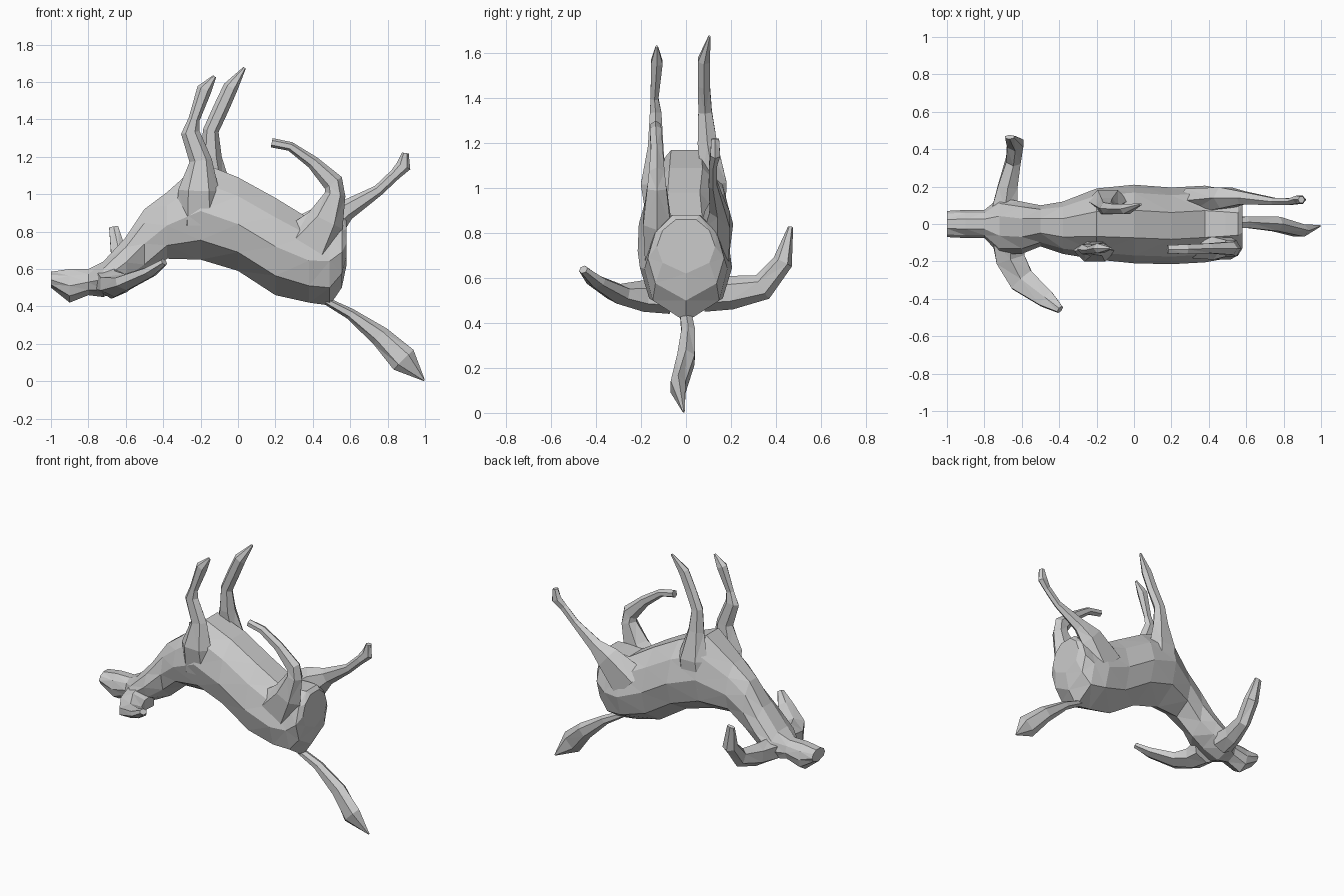
import bpy, bmesh
from math import cos, sin, tau
from mathutils import Vector


def loft(name, rings):
    """Skin a closed, flat-shaded low-poly shell over rings of points."""
    bm = bmesh.new()
    loops = [[bm.verts.new(p) for p in ring] for ring in rings]
    n = len(loops[0])
    for a, b in zip(loops, loops[1:]):
        for i in range(n):
            j = (i + 1) % n
            bm.faces.new((a[i], a[j], b[j], b[i]))
    bm.faces.new(loops[0])
    bm.faces.new(loops[-1])
    bmesh.ops.triangulate(bm, faces=bm.faces[:])
    bmesh.ops.recalc_face_normals(bm, faces=bm.faces[:])
    me = bpy.data.meshes.new(name)
    bm.to_mesh(me)
    bm.free()
    ob = bpy.data.objects.new(name, me)
    bpy.context.collection.objects.link(ob)
    return ob


def limb(name, path, side=(0, 1, 0), sides=6):
    """path: (x, y, z, half width along side, half width across)."""
    side = Vector(side).normalized()
    pts = [Vector(p[:3]) for p in path]
    rings = []
    for i, p in enumerate(path):
        t = (pts[min(i + 1, len(pts) - 1)] - pts[max(i - 1, 0)]).normalized()
        u = (side - t * side.dot(t)).normalized()
        v = t.cross(u)
        rings.append([pts[i] + u * p[3] * cos(tau * k / sides + tau / 4)
                      + v * p[4] * sin(tau * k / sides + tau / 4)
                      for k in range(sides)])
    return loft(name, rings)


# Head, neck and trunk of the upturned animal: x, y, half width, z low, z high
half = [(0.8, -0.6), (1, 0), (0.8, 0.6), (0.35, 1)]
profile = [(0, -1)] + half + [(-a, b) for a, b in reversed(half)]
trunk = [(-1.0, 0, .07, .50, .585), (-.90, 0, .075, .42, .60),
         (-.80, 0, .075, .46, .60), (-.72, -.01, .15, .45, .64),
         (-.60, -.02, .14, .50, .77), (-.50, -.01, .11, .55, .92),
         (-.38, -.02, .14, .655, 1.01), (-.20, 0, .19, .65, 1.17),
         (0, 0, .21, .59, 1.09), (.20, -.01, .205, .46, .98),
         (.38, 0, .205, .42, .87), (.49, 0, .185, .405, .88),
         (.555, 0, .17, .50, .88), (.58, 0, .13, .62, .86)]
loft("body", [[(x, y + a * w, (lo + hi) / 2 + b * (hi - lo) / 2)
               for a, b in profile] for x, y, w, lo, hi in trunk])

# Front legs
limb("front_leg_near", [(-.21, -.12, .84, .06, .12), (-.21, -.145, 1.02, .065, .11),
                        (-.20, -.135, 1.18, .04, .06), (-.255, -.135, 1.33, .03, .05),
                        (-.235, -.14, 1.40, .02, .03), (-.18, -.13, 1.56, .03, .04),
                        (-.125, -.13, 1.63, .006, .01)])
limb("front_leg_far", [(-.15, .12, .84, .06, .12), (-.14, .125, 1.02, .065, .11),
                       (-.145, .095, 1.20, .05, .058), (-.145, .085, 1.34, .035, .042),
                       (-.09, .08, 1.46, .03, .042), (-.04, .08, 1.57, .03, .04),
                       (.035, .105, 1.675, .006, .008)])

# Hind legs, one folded and one stretched
limb("hind_leg_near", [(.36, -.12, .69, .07, .18), (.47, -.13, .86, .07, .10),
                       (.52, -.13, 1.0, .05, .055), (.51, -.13, 1.06, .04, .055),
                       (.40, -.13, 1.17, .03, .035), (.28, -.135, 1.255, .03, .025),
                       (.18, -.135, 1.275, .025, .025)])
limb("hind_leg_far", [(.34, .12, .71, .08, .17), (.49, .14, .86, .065, .10),
                      (.58, .14, .915, .04, .055), (.75, .12, 1.02, .022, .03),
                      (.84, .12, 1.105, .02, .03), (.885, .13, 1.15, .025, .04),
                      (.895, .13, 1.22, .02, .018)])

# Ears
limb("ear_near", [(-.67, -.08, .53, .10, .09), (-.66, -.19, .52, .09, .07),
                  (-.60, -.30, .53, .08, .045), (-.47, -.40, .585, .055, .03),
                  (-.395, -.457, .638, .023, .02)], side=(.7, .6, 0))
limb("ear_far", [(-.69, .08, .53, .08, .08), (-.675, .20, .535, .06, .075),
                 (-.645, .34, .56, .045, .06), (-.635, .43, .67, .05, .045),
                 (-.665, .465, .825, .028, .012)], side=(1, 0, 0))

# Tail
limb("tail", [(.47, 0, .43, .03, .02), (.60, .01, .36, .035, .03),
              (.76, 0, .24, .045, .055), (.885, -.035, .115, .038, .075),
              (.995, -.01, .005, .005, .005)])
